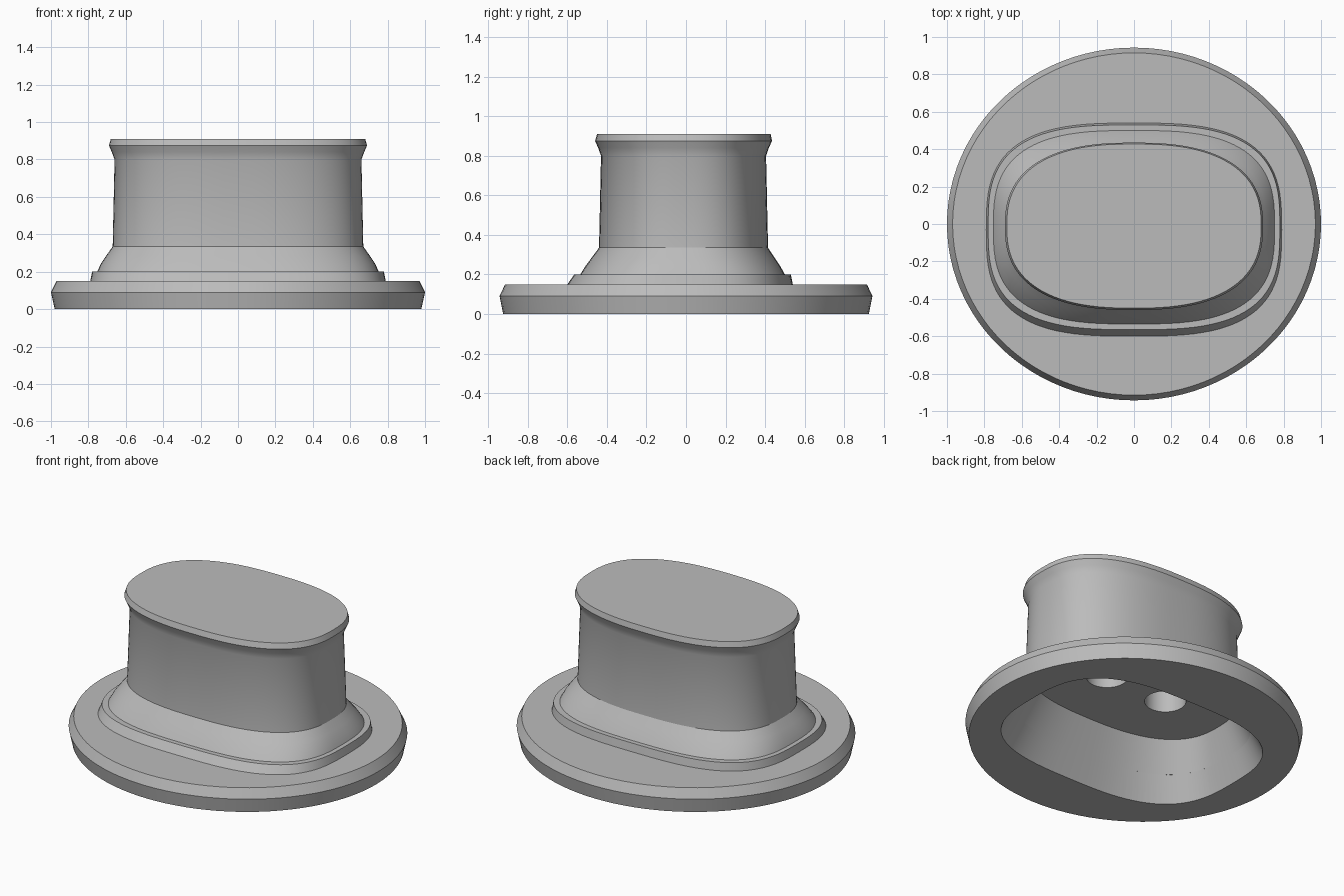
import bpy, bmesh
from math import cos, sin, pi, copysign

if "Cube" in bpy.data.objects:
    bpy.data.objects.remove(bpy.data.objects["Cube"], do_unlink=True)

SEGMENTS = 96

grey = bpy.data.materials.new("plain grey")
grey.use_nodes = True
colour = (0.5, 0.5, 0.5, 1)
grey.diffuse_color = colour
grey.node_tree.nodes["Principled BSDF"].inputs["Base Color"].default_value = colour


def oval(z, half_x, front, back, power):
    """Points of a rounded oval between two y limits."""
    half_y, mid = (back - front) / 2, (back + front) / 2
    points = []
    for i in range(SEGMENTS):
        a = 2 * pi * i / SEGMENTS
        c, s = cos(a), sin(a)
        x = copysign(abs(c) ** (2 / power), c) * half_x
        y = copysign(abs(s) ** (2 / power), s) * half_y + mid
        points.append((x, y, z))
    return points


def loft(name, sections):
    """Closed solid through a stack of ovals, lowest first."""
    bm = bmesh.new()
    rings = [[bm.verts.new(p) for p in oval(*s)] for s in sections]
    for low, high in zip(rings, rings[1:]):
        for i in range(SEGMENTS):
            j = (i + 1) % SEGMENTS
            bm.faces.new((low[i], low[j], high[j], high[i]))
    bm.faces.new(rings[0][::-1])
    bm.faces.new(rings[-1])
    mesh = bpy.data.meshes.new(name)
    bm.to_mesh(mesh)
    bm.free()
    mesh.materials.append(grey)
    obj = bpy.data.objects.new(name, mesh)
    bpy.context.collection.objects.link(obj)
    return obj


def finish(obj, cutters):
    """Cut the hollows, then smooth everything but the crisp edges."""
    bpy.ops.object.select_all(action="DESELECT")
    obj.select_set(True)
    bpy.context.view_layer.objects.active = obj
    for cutter in cutters:
        mod = obj.modifiers.new("hollow", "BOOLEAN")
        mod.operation, mod.solver, mod.object = "DIFFERENCE", "EXACT", cutter
        bpy.ops.object.modifier_apply(modifier=mod.name)
    bpy.ops.object.shade_smooth_by_angle(angle=25 * pi / 180)


# Wide oval flange with chamfered edges
flange = loft("base_flange", [
    (0, 0.98, -0.925, 0.925, 2),
    (0.09, 1.0, -0.943, 0.943, 2),
    (0.15, 0.97, -0.915, 0.915, 2),
])

# Step, sloping shoulder, upright neck and flared rim
pedestal = loft("pedestal", [
    (0.15, 0.79, -0.6, 0.54, 3),
    (0.2, 0.78, -0.565, 0.53, 3),
    (0.2, 0.752, -0.535, 0.5, 2.9),
    (0.24, 0.735, -0.51, 0.478, 2.8),
    (0.285, 0.705, -0.477, 0.448, 2.7),
    (0.335, 0.67, -0.44, 0.415, 2.6),
    (0.8, 0.66, -0.43, 0.405, 2.5),
    (0.84, 0.675, -0.444, 0.419, 2.5),
    (0.875, 0.69, -0.46, 0.435, 2.5),
    (0.91, 0.68, -0.45, 0.428, 2.5),
])

# Tapered hollow underneath and two blind bores in its roof
cavity = loft("cavity_cutter", [
    (-0.033, 0.772, -0.60, 0.56, 3),
    (0.33, 0.645, -0.415, 0.39, 2.6),
])
bores = []
for side, x in (("left", 0.22), ("right", -0.22)):
    bore = loft(side + "_bore_cutter", [
        (0.3, 0.12, -0.1, 0.14, 2),
        (0.75, 0.12, -0.1, 0.14, 2),
    ])
    for v in bore.data.vertices:
        v.co.x += x
    bores.append(bore)

finish(flange, [cavity])
finish(pedestal, [cavity] + bores)
for cutter in [cavity] + bores:
    bpy.data.objects.remove(cutter, do_unlink=True)
